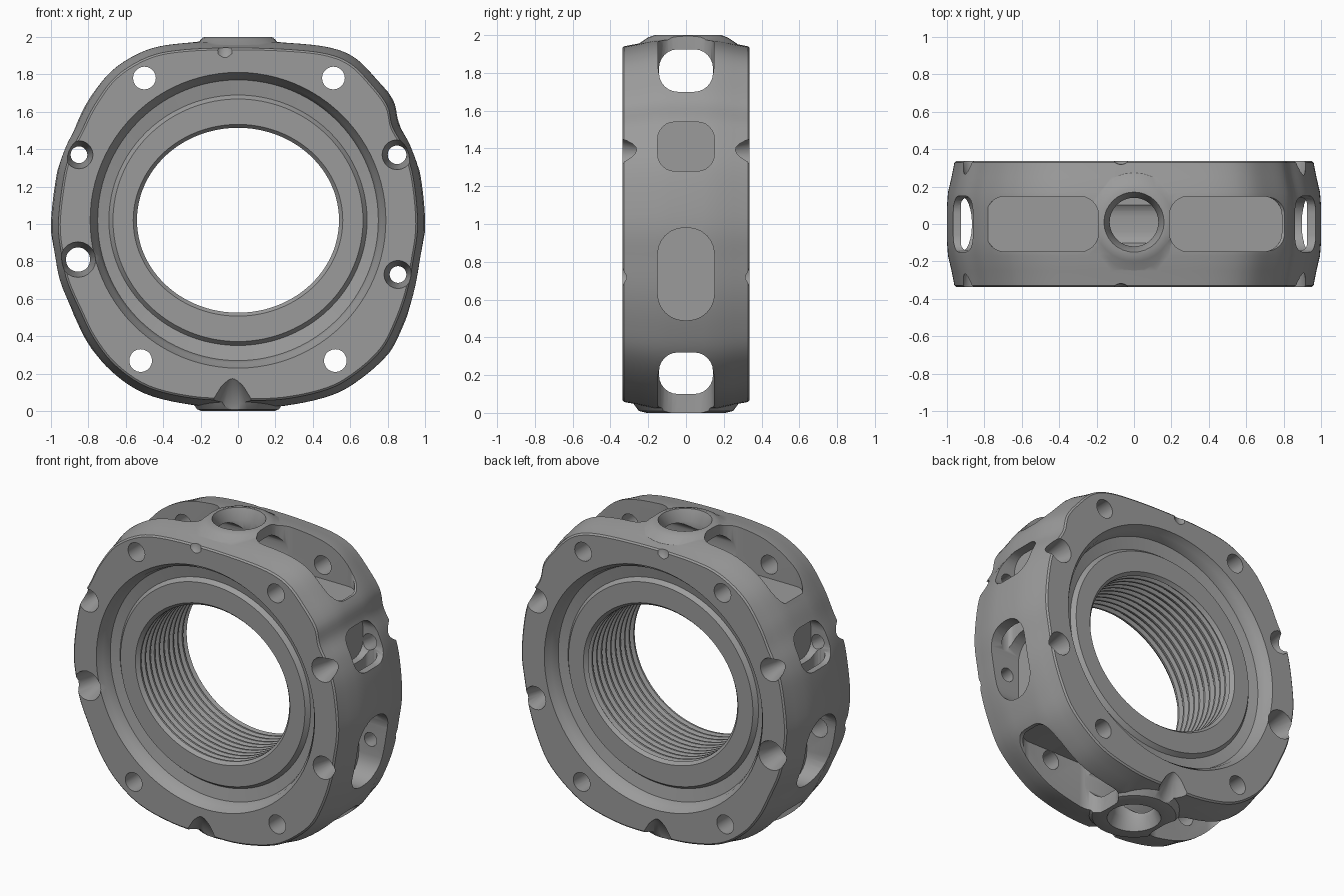
import bpy, bmesh, math
from mathutils import Vector

if "Cube" in bpy.data.objects:
    bpy.data.objects.remove(bpy.data.objects["Cube"])

CZ = 1.0


def loft(name, rings):
    """Closed solid through a list of equal-length rings of points."""
    bm = bmesh.new()
    rows = [[bm.verts.new(p) for p in r] for r in rings]
    n = len(rows[0])
    for a, b in zip(rows, rows[1:]):
        for i in range(n):
            bm.faces.new((a[i], a[(i + 1) % n], b[(i + 1) % n], b[i]))
    bm.faces.new(rows[0])
    bm.faces.new(rows[-1])
    bmesh.ops.recalc_face_normals(bm, faces=bm.faces)
    me = bpy.data.meshes.new(name)
    bm.to_mesh(me)
    bm.free()
    ob = bpy.data.objects.new(name, me)
    bpy.context.collection.objects.link(ob)
    return ob


def smooth_loop(pts, steps=5):
    """Closed Catmull-Rom curve through the points."""
    out, n = [], len(pts)
    for i in range(n):
        a, b, c, d = (Vector(pts[(i + k) % n]) for k in (-1, 0, 1, 2))
        for s in range(steps):
            t = s / steps
            out.append(0.5 * (2 * b + (c - a) * t + (2 * a - 5 * b + 4 * c - d) * t * t
                              + (3 * b - a - 3 * c + d) * t ** 3))
    return out


def combine(ob, other, op='DIFFERENCE'):
    m = ob.modifiers.new(op, 'BOOLEAN')
    m.operation = op
    m.solver = 'EXACT'
    m.object = other
    bpy.context.view_layer.objects.active = ob
    bpy.ops.object.modifier_apply(modifier=m.name)
    bpy.data.objects.remove(other)


def place(axis, u, v, w):
    return {'x': (w, u, v), 'y': (u, w, v), 'z': (u, v, w)}[axis]


def slot(axis, u0, u1, v0, v1, w0, w1, r, seg=6):
    """Rounded-rectangle prism along an axis."""
    r = min(r, (u1 - u0) / 2 - 0.001, (v1 - v0) / 2 - 0.001)
    prof = []
    for k, (cu, cv) in enumerate(((u1 - r, v1 - r), (u0 + r, v1 - r), (u0 + r, v0 + r), (u1 - r, v0 + r))):
        for s in range(seg + 1):
            t = math.pi / 2 * (k + s / seg)
            prof.append((cu + r * math.cos(t), cv + r * math.sin(t)))
    return loft("cutter", [[place(axis, u, v, w) for u, v in prof] for w in (w0, w1)])


def turned(axis, u, v, profile, n=32, squash=lambda r: 1.0):
    """Turned solid from (radius, position) pairs."""
    rings = []
    for r, w in profile:
        rings.append([place(axis, u + r * math.cos(2 * math.pi * i / n),
                            v + r * squash(r) * math.sin(2 * math.pi * i / n), w) for i in range(n)])
    return loft("turned", rings)


# Outer body: uneven rounded-square outline, lower at the two faces
outline = [(0, 1.98), (.3, 1.97), (.5, 1.945), (.63, 1.89), (.74, 1.78), (.83, 1.66), (.86, 1.54),
           (.925, 1.42), (.975, 1.26), (1, 1.0), (.975, .8), (.94, .62), (.88, .45), (.8, .3),
           (.66, .17), (.5, .08), (.25, .025), (0, .02), (-.25, .03), (-.5, .09), (-.68, .21),
           (-.8, .36), (-.88, .52), (-.95, .68), (-.98, .82), (-1, 1.0), (-.97, 1.26), (-.93, 1.4),
           (-.87, 1.52), (-.8, 1.66), (-.68, 1.82), (-.5, 1.93), (-.3, 1.97)]
loop = smooth_loop(outline)
sections = [(-.337, .95), (-.328, .96), (-.25, .975), (-.17, .994), (-.09, 1), (.09, 1),
            (.17, .994), (.25, .975), (.328, .96), (.337, .95)]
body = loft("housing_ring", [[(p[0] * s, y, CZ + (p[1] - CZ) * s) for p in loop] for y, s in sections])

# Round bosses at top and bottom
combine(body, turned('z', 0, .01, [(.31, 1.9), (.26, 1.955), (.21, 1.988), (.175, 2.0)]), 'UNION')
combine(body, turned('z', 0, 0, [(.31, .1), (.28, .045), (.25, .01), (.21, 0)]), 'UNION')

# Threaded bore with a grooved recess on each face
half = [(.80, .40), (.79, .335), (.765, .305), (.75, .25), (.69, .235), (.668, .262), (.56, .262)]
prof = [(r, -y) for r, y in half]
turns = 10
for i in range(turns):
    y = -.24 + .48 * i / turns
    prof += [(.54, y), (.54, y + .012), (.562, y + .024), (.562, y + .034)]
prof += [(.54, .24)] + half[::-1]
combine(body, turned('y', 0, 1.02, prof, 96, lambda r: .915 if r < .57 else (.97 if r < .7 else 1)))

# Cross tunnels that hollow the rim on all four sides
W = .143
for z0, z1 in ((1.70, 1.925), (.10, .32)):
    combine(body, slot('x', -W, W, z0, z1, -1.2, 1.2, .1))
for s in (-1, 1):
    x0, x1 = sorted((s * .845, s * .925))
    combine(body, slot('z', x0, x1, -W, W, .60, 1.45, .04))

# Windows into the rim: long ones top and bottom, short ones at the sides
for s in (-1, 1):
    x0, x1 = sorted((s * .19, s * .79))
    combine(body, slot('z', x0, x1, -.148, .148, 1.69, 2.2, .1))
    combine(body, slot('z', x0, x1, -.148, .148, -.2, .33, .1))
    for z0, z1, floor in ((1.28, 1.54, .80), (.49, .98, .77)):
        w0, w1 = sorted((s * floor, s * 1.2))
        combine(body, slot('x', -.15, .15, z0, z1, w0, w1, .14 if z0 < 1 else .09))

# Round ports in the bosses
combine(body, turned('z', 0, .01, [(.13, 1.72), (.13, 1.93), (.165, 2.01), (.165, 2.1)]))
combine(body, turned('z', 0, 0, [(.165, -.1), (.165, -.01), (.13, .07), (.13, .30)]))

# Corner bolt holes
for x, z in ((-.5, 1.78), (.51, 1.78), (-.52, .27), (.52, .27)):
    combine(body, turned('y', x, z, [(.061, -.5), (.061, .5)], 20))

# Flared holes near the side edges
for x, z, r in ((-.85, 1.37, .045), (.85, 1.37, .05), (-.855, .81, .065), (.855, .73, .045)):
    flare = [(r + .035, -.42), (r + .03, -.335), (r, -.22), (r, .22), (r + .03, .335), (r + .035, .42)]
    combine(body, turned('y', x, z, flare, 20))

# Pointed dents in both faces next to the bosses
for y in (-.37, .37):
    combine(body, turned('z', -.03, y, [(.14, -.05), (.12, .04), (.07, .13), (.002, .21)], 20))
    combine(body, turned('z', -.07, y, [(.002, 1.85), (.05, 1.91), (.06, 2.05)], 20))

# Dark grey metal
metal = bpy.data.materials.new("dark_metal")
metal.diffuse_color = (.33, .33, .33, 1)
metal.use_nodes = True
metal.node_tree.nodes["Principled BSDF"].inputs["Base Color"].default_value = metal.diffuse_color
body.data.materials.clear()
body.data.materials.append(metal)
for p in body.data.polygons:
    p.material_index = 0

bpy.ops.object.select_all(action='DESELECT')
body.select_set(True)
bpy.context.view_layer.objects.active = body
bpy.ops.object.shade_smooth_by_angle(angle=math.radians(35))
